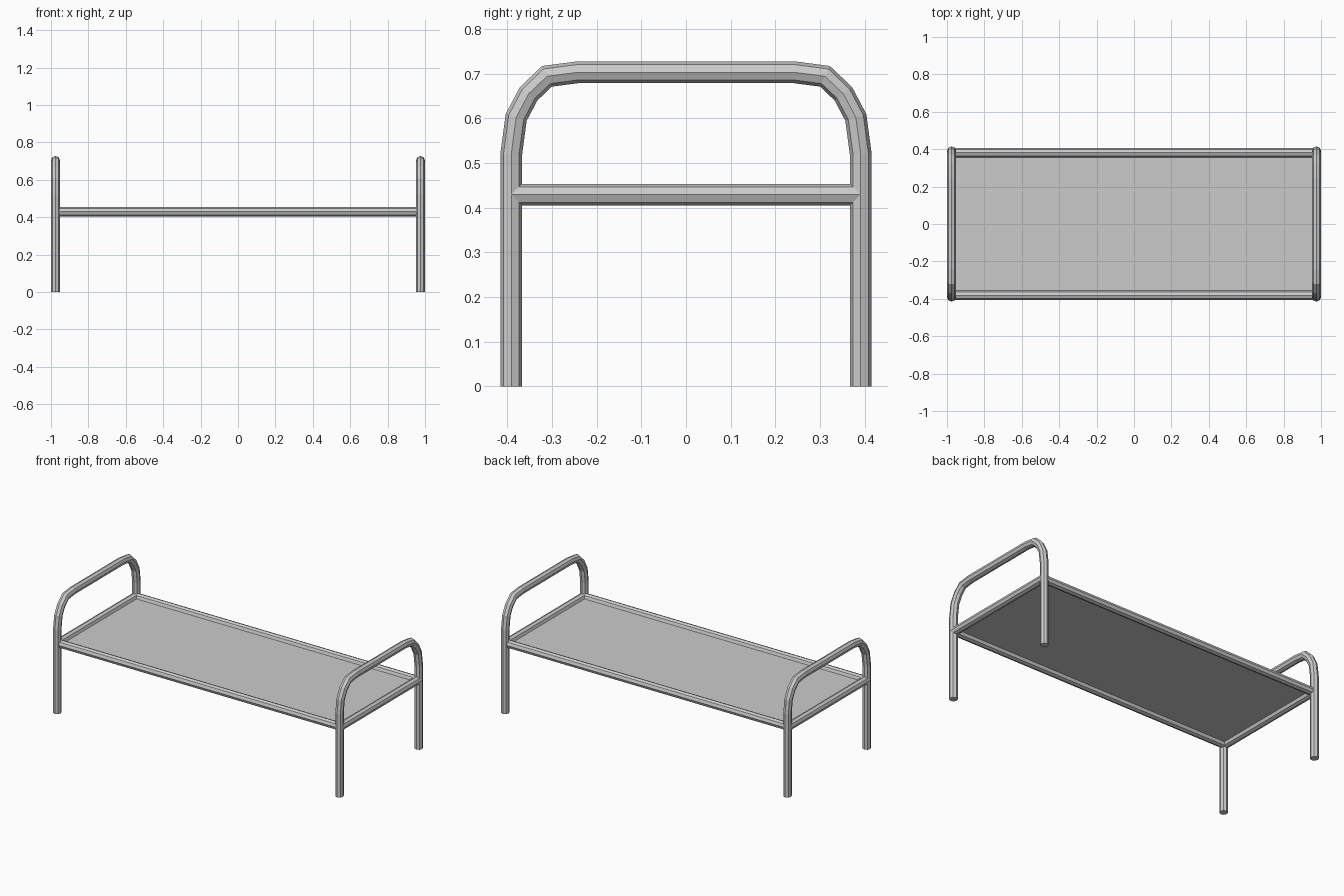
import bpy, bmesh, math
from mathutils import Vector

if "Cube" in bpy.data.objects:
    bpy.data.objects.remove(bpy.data.objects["Cube"])

R = 0.0243   # tube radius
SIDES = 8


def tube(name, path):
    """Sweep a flat-sided octagon along a planar path with mitred corners."""
    pts = [Vector(p) for p in path]
    dirs = [(b - a).normalized() for a, b in zip(pts, pts[1:])]
    # side = normal of the plane that holds the path
    side = Vector((1, 0, 0)) if abs(dirs[0].x) < 0.5 else Vector((0, 1, 0))
    bm = bmesh.new()
    rings = []
    for i, p in enumerate(pts):
        d0, d1 = dirs[max(i - 1, 0)], dirs[min(i, len(dirs) - 1)]
        t = (d0 + d1).normalized()
        n = side.cross(t) / t.dot(d0)
        rings.append([bm.verts.new(p + R * (math.cos(a) * side + math.sin(a) * n))
                      for a in (2 * math.pi * k / SIDES for k in range(SIDES))])
    for a, b in zip(rings, rings[1:]):
        for k in range(SIDES):
            j = (k + 1) % SIDES
            bm.faces.new((a[k], a[j], b[j], b[k]))
    bm.faces.new(rings[0])
    bm.faces.new(rings[-1])
    bmesh.ops.recalc_face_normals(bm, faces=bm.faces)
    me = bpy.data.meshes.new(name)
    bm.to_mesh(me)
    bm.free()
    ob = bpy.data.objects.new(name, me)
    bpy.context.collection.objects.link(ob)
    return ob


# Half of the bent end hoop (y, z), mirrored to form the full arch
half = [(0.391, 0), (0.391, 0.52), (0.380, 0.602), (0.352, 0.655),
        (0.311, 0.694), (0.242, 0.703)]
arch = [(-y, z) for y, z in half] + [(y, z) for y, z in reversed(half)]

X, Y, Z = 0.9757, 0.381, 0.429
for s, end in ((-1, "left"), (1, "right")):
    # Leg hoop and cross rail at each end
    tube(f"{end}_leg_hoop", [(s * X, y, z) for y, z in arch])
    tube(f"{end}_end_rail", [(s * X, -0.391, Z), (s * X, 0.391, Z)])

# Long side rails
for s, name in ((-1, "front"), (1, "back")):
    tube(f"{name}_side_rail", [(-X, s * Y, Z), (X, s * Y, Z)])

# Sleeping surface
bpy.ops.mesh.primitive_plane_add(size=1, location=(0, 0, Z))
panel = bpy.context.object
panel.name = "bed_panel"
panel.scale = (2 * X, 2 * Y, 1)
